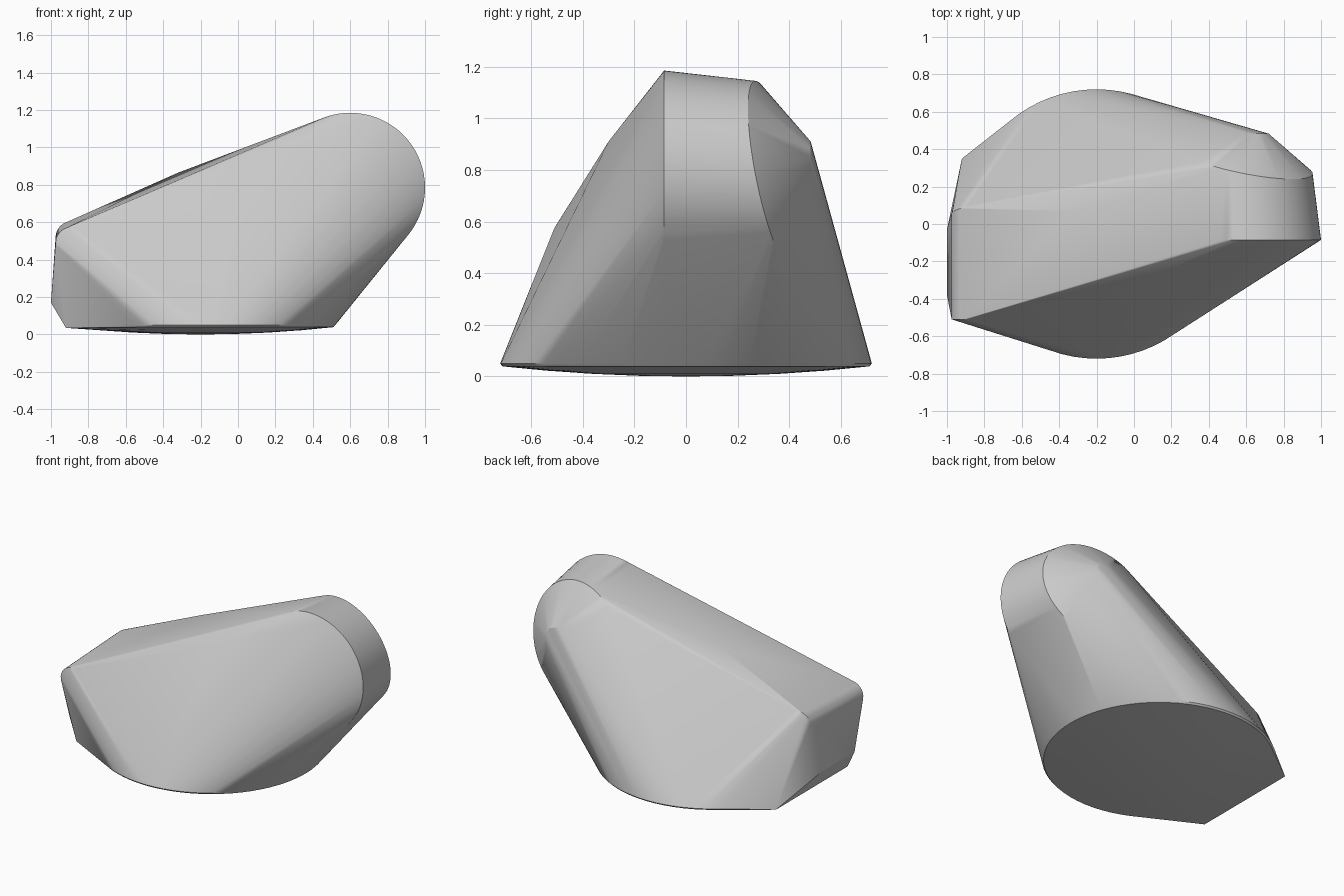
import bpy, bmesh, math
from mathutils import Vector

cube = bpy.data.objects.get("Cube")
if cube:
    bpy.data.objects.remove(cube)

grey = bpy.data.materials.new("plain grey")
grey.use_nodes = True
colour = (0.6, 0.6, 0.6, 1)
grey.diffuse_color = colour
grey.node_tree.nodes["Principled BSDF"].inputs["Base Color"].default_value = colour


def arc(centre, radius, start, end, steps, depth):
    """Arc in the xz plane; depth gives y from the angle in degrees."""
    pts = []
    for i in range(steps + 1):
        deg = start + (end - start) * i / steps
        a = math.radians(deg)
        pts.append((centre[0] + radius * math.cos(a), depth(deg), centre[1] + radius * math.sin(a)))
    return pts


def ring(radius, z, steps=72):
    return [(-0.2 + radius * math.cos(math.tau * i / steps),
             radius * math.sin(math.tau * i / steps), z) for i in range(steps)]


# Slightly domed round foot
points = [(-0.2, 0, 0)]
for r in (0.18, 0.36, 0.54, 0.71):
    points += ring(r, 0.04 * (r / 0.72) ** 2)
points += ring(0.72, 0.05)

# Tall rounded end: front rim and tilted back rim
points += arc((0.6, 0.785), 0.4, 0, 360, 72, lambda d: -0.085)
points += arc((0.59, 0.78), 0.365, -75, 130, 44,
              lambda d: 0.34 - 0.1 * math.cos(math.radians(d - 45)))

# Small blunt tip on the back
points += arc((0.62, 0.81), 0.1, 0, 360, 16, lambda d: 0.483)

# Low end: rounded top edge and bevelled bottom
points += arc((-0.89, 0.49), 0.085, 80, 190, 8, lambda d: -0.51)
points += arc((-0.89, 0.52), 0.085, 80, 190, 8, lambda d: 0.1 - 0.05 * (d - 80) / 110)
points += [(-1, -0.38, 0.17), (-1, -0.03, 0.17),
           (-0.92, -0.42, 0.035), (-0.92, 0.35, 0.035)]

# Ridge points on the top
points += [(0.05, -0.3, 0.91), (-0.32, 0.07, 0.865)]

# Wrap everything in one convex skin
bm = bmesh.new()
for p in points:
    bm.verts.new(Vector(p))
bmesh.ops.remove_doubles(bm, verts=bm.verts[:], dist=0.0005)
bmesh.ops.convex_hull(bm, input=bm.verts[:])
bmesh.ops.delete(bm, geom=[v for v in bm.verts if not v.link_faces], context="VERTS")
bmesh.ops.recalc_face_normals(bm, faces=bm.faces[:])
mesh = bpy.data.meshes.new("rounded_stone")
bm.to_mesh(mesh)
bm.free()
mesh.materials.append(grey)

stone = bpy.data.objects.new("rounded_stone", mesh)
bpy.context.collection.objects.link(stone)
bpy.context.view_layer.objects.active = stone
stone.select_set(True)
bpy.ops.object.shade_smooth_by_angle(angle=math.radians(30))
